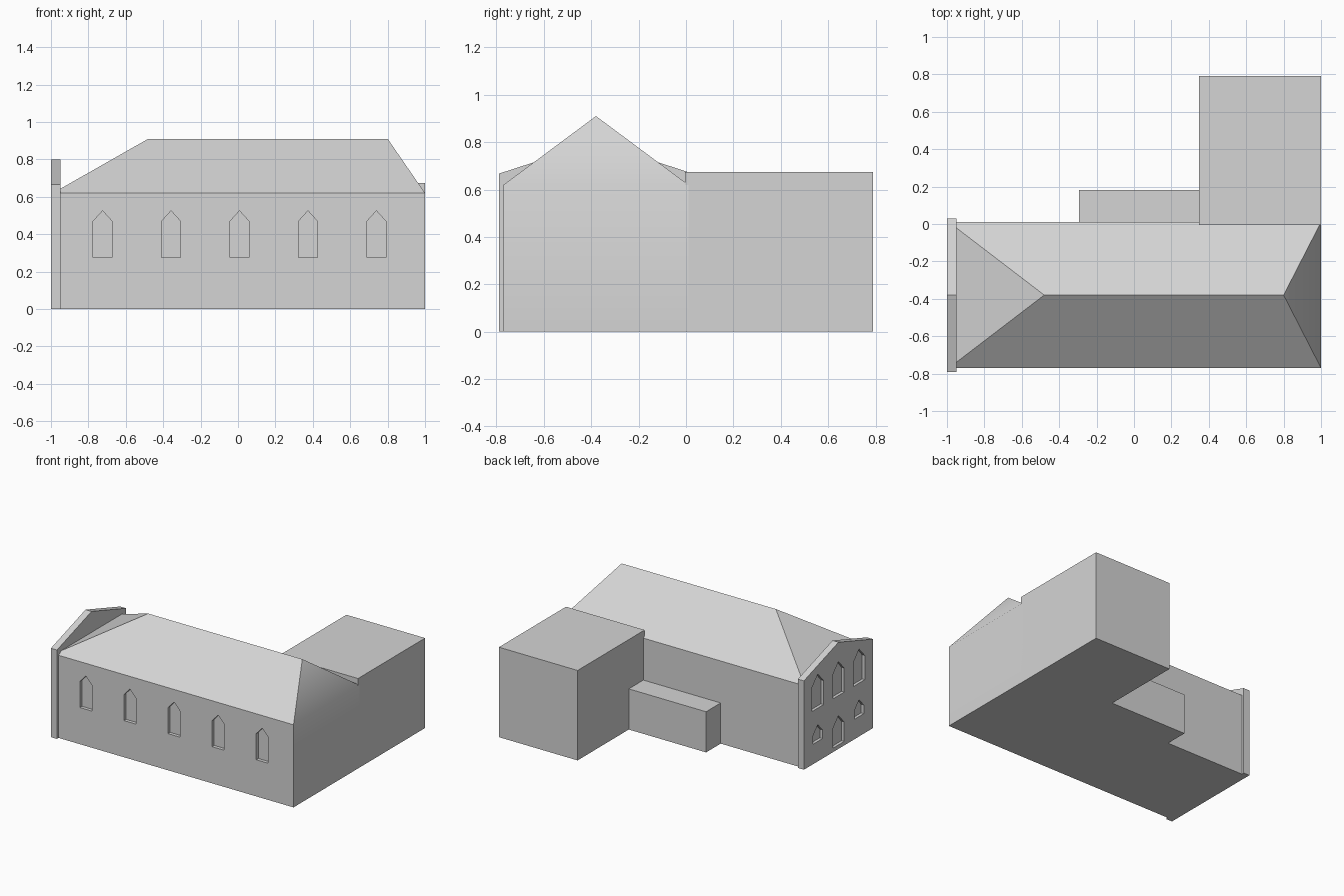
import bpy, bmesh, math
from mathutils import Vector

if "Cube" in bpy.data.objects:
    bpy.data.objects.remove(bpy.data.objects["Cube"])

stone = bpy.data.materials.new("plain_grey")
stone.diffuse_color = (0.66, 0.66, 0.66, 1)
stone.use_nodes = True
stone.node_tree.nodes["Principled BSDF"].inputs["Base Color"].default_value = stone.diffuse_color


def finish(name, bm):
    bmesh.ops.recalc_face_normals(bm, faces=bm.faces[:])
    mesh = bpy.data.meshes.new(name)
    bm.to_mesh(mesh)
    bm.free()
    mesh.materials.append(stone)
    obj = bpy.data.objects.new(name, mesh)
    bpy.context.collection.objects.link(obj)
    return obj


def add_prism(bm, profile, axis, a, b):
    """Extrude a (horizontal, z) profile along axis from a to b."""
    def place(h, z, d):
        return Vector((d, h, z)) if axis == "x" else Vector((h, d, z))
    face = bm.faces.new([bm.verts.new(place(h, z, a)) for h, z in profile])
    ext = bmesh.ops.extrude_face_region(bm, geom=[face])
    verts = [v for v in ext["geom"] if isinstance(v, bmesh.types.BMVert)]
    bmesh.ops.translate(bm, verts=verts, vec=place(0, 0, b - a))


def block(name, x0, x1, y0, y1, height):
    bm = bmesh.new()
    add_prism(bm, [(x0, 0), (x1, 0), (x1, height), (x0, height)], "y", y0, y1)
    return finish(name, bm)


def pointed(c, width, z0, z1):
    """Window outline: straight jambs and a pointed head."""
    h = width / 2
    s = z1 - h * 1.1
    return [(c - h, z0), (c + h, z0), (c + h, s), (c, z1), (c - h, s)]


def cut_windows(obj, outlines, axis, a, b):
    bm = bmesh.new()
    for outline in outlines:
        add_prism(bm, outline, axis, a, b)
    cutter = finish("window_cutter", bm)
    cutter.hide_render = True
    mod = obj.modifiers.new("windows", "BOOLEAN")
    mod.operation, mod.solver, mod.object = "DIFFERENCE", "EXACT", cutter
    bpy.context.view_layer.objects.active = obj
    bpy.ops.object.modifier_apply(modifier=mod.name)
    bpy.data.objects.remove(cutter)


# Main hall with hipped roof, trimmed where it meets the gable front
bm = bmesh.new()
rect = [(-0.99, -0.77), (1, -0.77), (1, 0.01), (-0.99, 0.01)]
base = [bm.verts.new((x, y, 0)) for x, y in rect]
eave = [bm.verts.new((x, y, 0.62)) for x, y in rect]
west, east = [bm.verts.new((x, -0.38, 0.91)) for x in (-0.48, 0.80)]
bm.faces.new(base[::-1])
for i in range(4):
    j = (i + 1) % 4
    bm.faces.new((base[i], base[j], eave[j], eave[i]))
bm.faces.new((eave[0], eave[1], east, west))
bm.faces.new((eave[1], eave[2], east))
bm.faces.new((eave[2], eave[3], west, east))
bm.faces.new((eave[3], eave[0], west))
cut = bmesh.ops.bisect_plane(bm, geom=bm.verts[:] + bm.edges[:] + bm.faces[:],
                             plane_co=(-0.955, 0, 0), plane_no=(-1, 0, 0),
                             clear_outer=True)
rim = [e for e in cut["geom_cut"] if isinstance(e, bmesh.types.BMEdge)]
bmesh.ops.holes_fill(bm, edges=rim, sides=0)
hall = finish("main_hall", bm)

# Five pointed windows along the front
cut_windows(hall, [pointed(0.008 + 0.366 * i, 0.1, 0.275, 0.525) for i in range(-2, 3)],
            "y", -0.85, -0.745)

# Gabled end wall with two rows of windows and a door
bm = bmesh.new()
add_prism(bm, [(-0.79, 0), (0.03, 0), (0.03, 0.667), (-0.38, 0.80), (-0.79, 0.667)],
          "x", -1, -0.95)
gable = finish("gable_wall", bm)
openings = [pointed(-0.38, 0.135, 0.03, 0.25)]
for c in (-0.625, -0.38, -0.135):
    openings.append(pointed(c, 0.135, 0.40, 0.655))
for c in (-0.625, -0.135):
    openings.append(pointed(c, 0.11, 0.15, 0.275))
cut_windows(gable, openings, "x", -1.1, -0.978)

# Rear wing and low lean-to
block("rear_wing", 0.347, 1, -0.005, 0.79, 0.675)
block("rear_passage", -0.295, 0.36, 0, 0.183, 0.305)

# Soft shading only between the right wall and its steep hip
bpy.ops.object.select_all(action="DESELECT")
hall.select_set(True)
bpy.context.view_layer.objects.active = hall
bpy.ops.object.shade_smooth_by_angle(angle=math.radians(38))
